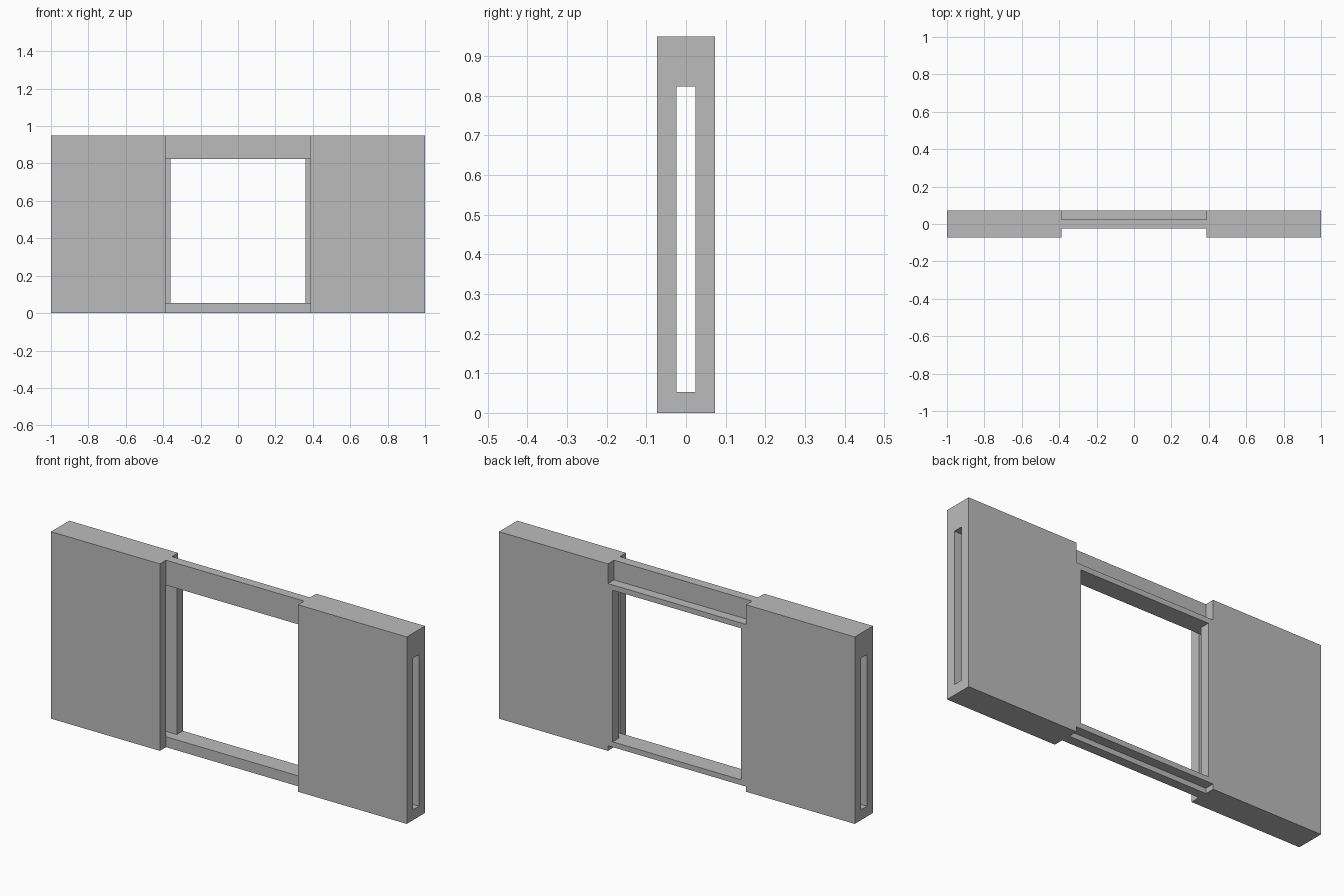
import bpy, bmesh
from mathutils import Vector

if "Cube" in bpy.data.objects:
    bpy.data.objects.remove(bpy.data.objects["Cube"])

# Key dimensions
W, D, H = 1.0, 0.073, 0.95            # half width, half depth, height
GAP_X, SLOT_Y = 0.388, 0.024          # half width of the middle bay, half slot depth
SILL_Z, HEAD_Z, TRIM = 0.053, 0.823, 0.027

grey = bpy.data.materials.new("plain grey")
grey.diffuse_color = (0.5, 0.5, 0.5, 1)
grey.use_nodes = True
grey.node_tree.nodes["Principled BSDF"].inputs["Base Color"].default_value = grey.diffuse_color


def finish(bm, name):
    bmesh.ops.recalc_face_normals(bm, faces=bm.faces)
    mesh = bpy.data.meshes.new(name)
    bm.to_mesh(mesh)
    bm.free()
    mesh.materials.append(grey)
    obj = bpy.data.objects.new(name, mesh)
    bpy.context.collection.objects.link(obj)


def box(name, lo, hi):
    bm = bmesh.new()
    bmesh.ops.create_cube(bm, size=1)
    lo, hi = Vector(lo), Vector(hi)
    for v in bm.verts:
        v.co = (lo + hi) / 2 + v.co * (hi - lo)
    finish(bm, name)


def ring(name, outer, inner, start, end, place):
    """Rectangular frame; outer and inner are (a0, a1, z0, z1), swept start to end."""
    bm = bmesh.new()
    loops = []
    for t in (start, end):
        for a0, a1, z0, z1 in (outer, inner):
            loops.append([bm.verts.new(place(t, a, z))
                          for a, z in ((a0, z0), (a1, z0), (a1, z1), (a0, z1))])
    out0, in0, out1, in1 = loops
    for p, q in ((out0, in0), (in0, in1), (in1, out1), (out1, out0)):
        for i in range(4):
            j = (i + 1) % 4
            bm.faces.new((p[i], p[j], q[j], q[i]))
    finish(bm, name)


# Hollow wall pockets, slotted all the way through for a sliding panel
for side, name in ((-1, "left_wall_pocket"), (1, "right_wall_pocket")):
    ring(name, (-D, D, 0, H), (-SLOT_Y, SLOT_Y, SILL_Z, HEAD_Z),
         side * GAP_X, side * W, lambda t, a, z: (t, a, z))

# Thin header and sill bridging the pockets
box("header", (-GAP_X, -SLOT_Y, HEAD_Z), (GAP_X, SLOT_Y, H))
box("sill", (-GAP_X, -SLOT_Y, 0), (GAP_X, SLOT_Y, SILL_Z))

# Casing around the opening on the back side
ring("back_casing",
     (-GAP_X, GAP_X, SILL_Z - TRIM, HEAD_Z + TRIM),
     (-GAP_X + TRIM, GAP_X - TRIM, SILL_Z, HEAD_Z),
     SLOT_Y, D, lambda t, a, z: (a, t, z))
